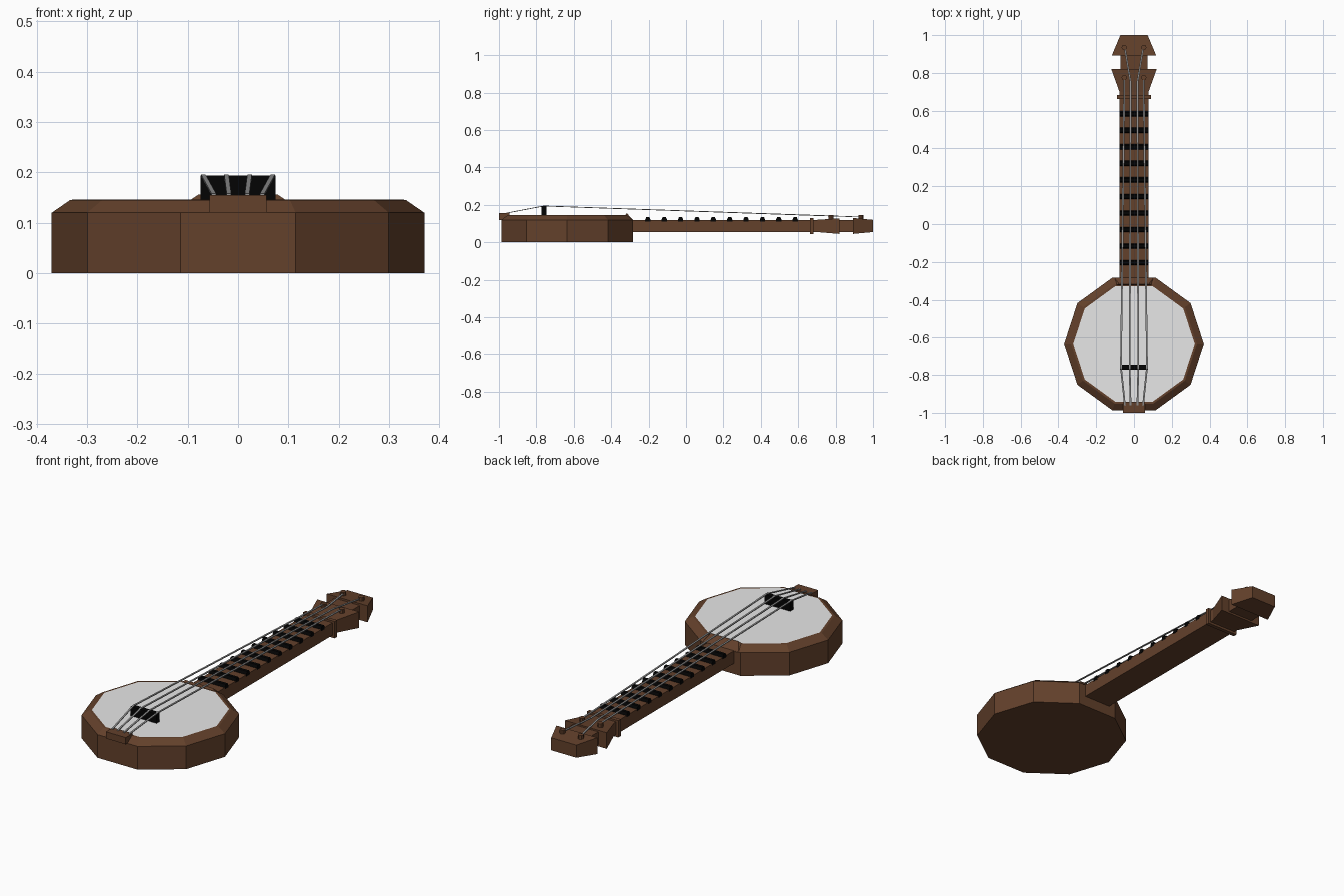
import bpy, bmesh, math

if "Cube" in bpy.data.objects:
    bpy.data.objects.remove(bpy.data.objects["Cube"])


def material(name, r, g, b):
    m = bpy.data.materials.new(name)
    m.diffuse_color = (r, g, b, 1)
    m.use_nodes = True
    m.node_tree.nodes["Principled BSDF"].inputs["Base Color"].default_value = m.diffuse_color
    return m


WOOD = material("brown wood", 0.125, 0.052, 0.024)
SKIN = material("pale drum skin", 0.8, 0.8, 0.8)
BLACK = material("black", 0.001, 0.001, 0.001)
STEEL = material("grey string", 0.3, 0.3, 0.3)


def finish(name, bm, *mats):
    bmesh.ops.recalc_face_normals(bm, faces=bm.faces)
    me = bpy.data.meshes.new(name)
    bm.to_mesh(me)
    bm.free()
    for m in mats:
        me.materials.append(m)
    ob = bpy.data.objects.new(name, me)
    bpy.context.collection.objects.link(ob)
    return ob


def skin_rings(bm, rings):
    """Join equal-length point rings into a closed, capped solid."""
    vs = [[bm.verts.new(p) for p in ring] for ring in rings]
    n = len(vs[0])
    for a, b in zip(vs, vs[1:]):
        for i in range(n):
            j = (i + 1) % n
            bm.faces.new((a[i], a[j], b[j], b[i]))
    bm.faces.new(vs[0][::-1])
    return bm.faces.new(vs[-1])


def along_y(name, sections, mat):
    """Rectangular sections (y, half width, bottom, top) lofted along y."""
    bm = bmesh.new()
    skin_rings(bm, [[(-w, y, a), (w, y, a), (w, y, b), (-w, y, b)]
                    for y, w, a, b in sections])
    return finish(name, bm, mat)


def polygon(cx, cy, r, z, n):
    return [(cx + r * math.cos(i * math.tau / n), cy + r * math.sin(i * math.tau / n), z)
            for i in range(n)]


# ten-sided drum body with bevelled rim and skin on top
bm = bmesh.new()
top = skin_rings(bm, [polygon(0, -0.635, r, z, 10) for r, z in
                      ((0.37, 0), (0.37, 0.12), (0.333, 0.1455), (0.322, 0.146))])
top.material_index = 1
finish("drum_body", bm, WOOD, SKIN)

# tail block and raised rim wedge at the neck joint
along_y("tail_block", [(-1.0, 0.057, 0.12, 0.155), (-0.943, 0.057, 0.12, 0.155)], WOOD)
bm = bmesh.new()
skin_rings(bm, [[(x, -0.328, 0.138), (x, -0.282, 0.118), (x * k, -0.317, 0.156)]
                for x, k in ((-0.105, 0.75), (0.105, 0.75))])
finish("neck_joint_wedge", bm, WOOD)

# neck, nut and two flared headstock sections
along_y("neck", [(-0.32, 0.077, 0.055, 0.12), (0.70, 0.077, 0.055, 0.12)], WOOD)
along_y("nut", [(0.662, 0.09, 0.043, 0.13), (0.682, 0.09, 0.043, 0.13)], WOOD)
along_y("lower_headstock", [(0.70, 0.077, 0.055, 0.12), (0.82, 0.12, 0.045, 0.128)], WOOD)
along_y("headstock_link", [(0.81, 0.072, 0.055, 0.12), (0.90, 0.072, 0.055, 0.12)], WOOD)
along_y("upper_headstock", [(0.893, 0.117, 0.045, 0.13), (1.0, 0.072, 0.055, 0.12)], WOOD)

# frets
for i in range(10):
    y = -0.204 + i * 0.0875
    along_y(f"fret_{i + 1}", [(y - 0.014, 0.078, 0.112, 0.122), (y - 0.008, 0.078, 0.112, 0.135),
                              (y + 0.008, 0.078, 0.112, 0.135), (y + 0.014, 0.078, 0.112, 0.122)], BLACK)

# bridge
along_y("bridge", [(-0.772, 0.074, 0.14, 0.194), (-0.747, 0.074, 0.14, 0.194)], BLACK)


def string(name, points):
    bm = bmesh.new()
    w, h = 0.0045, 0.002
    skin_rings(bm, [[(x - w, y, z - h), (x + w, y, z - h), (x + w, y, z + h), (x - w, y, z + h)]
                    for x, y, z in points])
    finish(name, bm, STEEL)


# strings and tuning pegs, mirrored left and right
for side, s in (("left", -1), ("right", 1)):
    string(f"outer_string_{side}", [(s * 0.048, -0.96, 0.156), (s * 0.069, -0.76, 0.194),
                                    (s * 0.052, 0.67, 0.144), (s * 0.052, 0.785, 0.14)])
    string(f"inner_string_{side}", [(s * 0.018, -0.96, 0.156), (s * 0.023, -0.76, 0.194),
                                    (s * 0.018, 0.75, 0.142), (s * 0.05, 0.94, 0.135)])
    for row, y in (("lower", 0.775), ("upper", 0.935)):
        bm = bmesh.new()
        skin_rings(bm, [polygon(s * 0.052, y, 0.014, z, 8) for z in (0.11, 0.145)])
        finish(f"{row}_peg_{side}", bm, WOOD)
